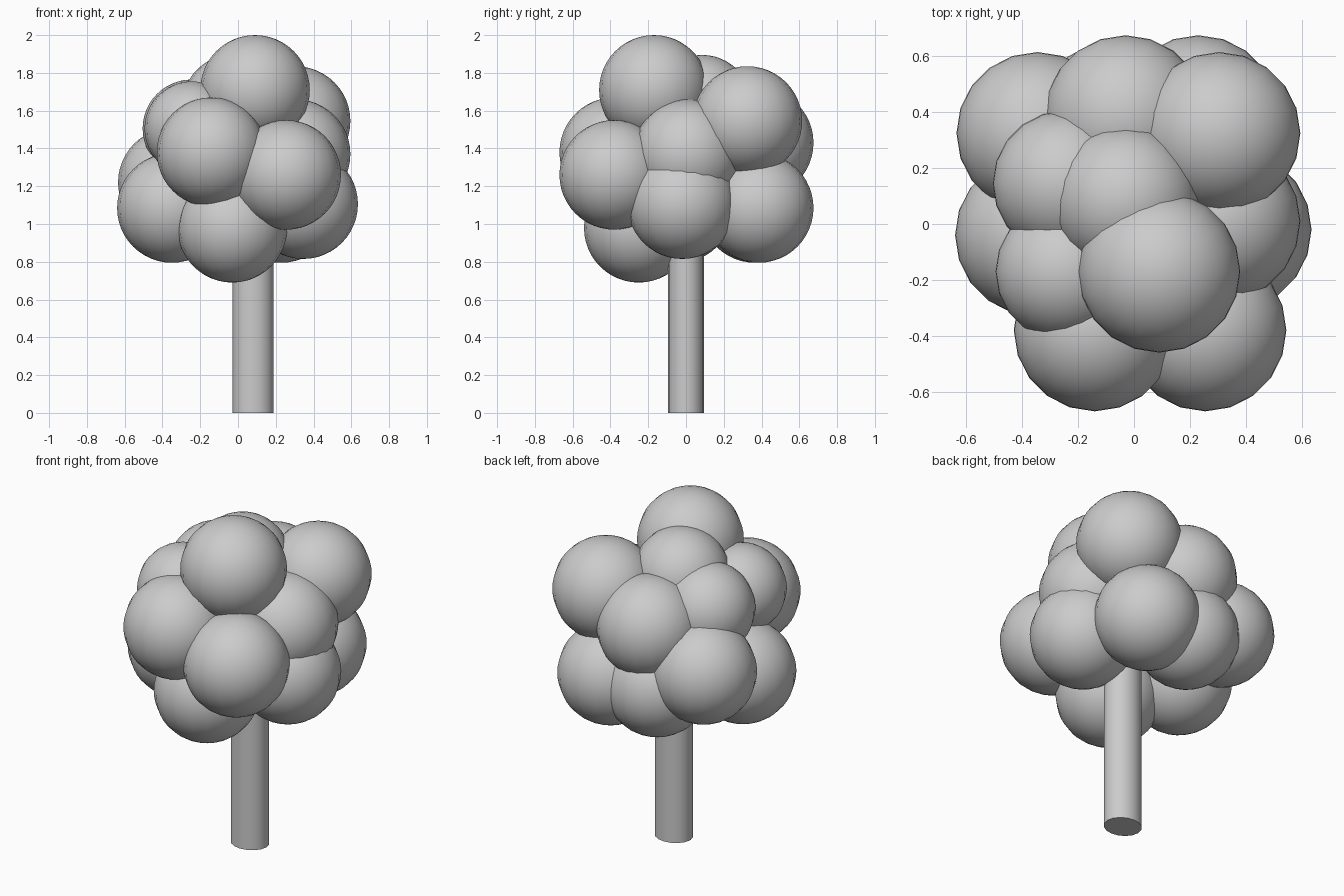
import bpy, math

if "Cube" in bpy.data.objects:
    bpy.data.objects.remove(bpy.data.objects["Cube"])

# trunk: slightly oval post running up into the crown
bpy.ops.mesh.primitive_cylinder_add(vertices=16, radius=1, depth=1.2, location=(0.08, 0, 0.6))
trunk = bpy.context.object
trunk.name = "trunk"
trunk.scale = (0.109, 0.096, 1)
bpy.ops.object.shade_smooth_by_angle(angle=math.radians(40))

# foliage balls: x, y, z, radius
balls = {
    "top": (0.09, -0.17, 1.71, 0.29),
    "front_left": (-0.14, -0.38, 1.38, 0.29),
    "front_right": (0.255, -0.38, 1.26, 0.29),
    "front_low": (-0.03, -0.25, 0.98, 0.29),
    "left_low": (-0.35, -0.04, 1.085, 0.29),
    "back_left": (-0.345, 0.325, 1.22, 0.29),
    "left_high_front": (-0.245, -0.17, 1.505, 0.25),
    "left_high_back": (-0.245, 0.145, 1.505, 0.26),
    "crown_middle": (-0.03, 0.085, 1.63, 0.265),
    "back_high": (-0.03, 0.385, 1.43, 0.29),
    "back_low": (-0.065, 0.365, 1.085, 0.29),
    "back_right_low": (0.23, 0.385, 1.085, 0.29),
    "back_right_high": (0.305, 0.325, 1.545, 0.29),
    "right_low": (0.345, -0.02, 1.105, 0.29),
    "right_middle": (0.305, 0.01, 1.37, 0.29),
}
for name, (x, y, z, r) in balls.items():
    bpy.ops.mesh.primitive_uv_sphere_add(segments=20, ring_count=24, radius=r, location=(x, y, z))
    bpy.context.object.name = "foliage_" + name
    bpy.ops.object.shade_smooth_by_angle(angle=math.radians(40))
